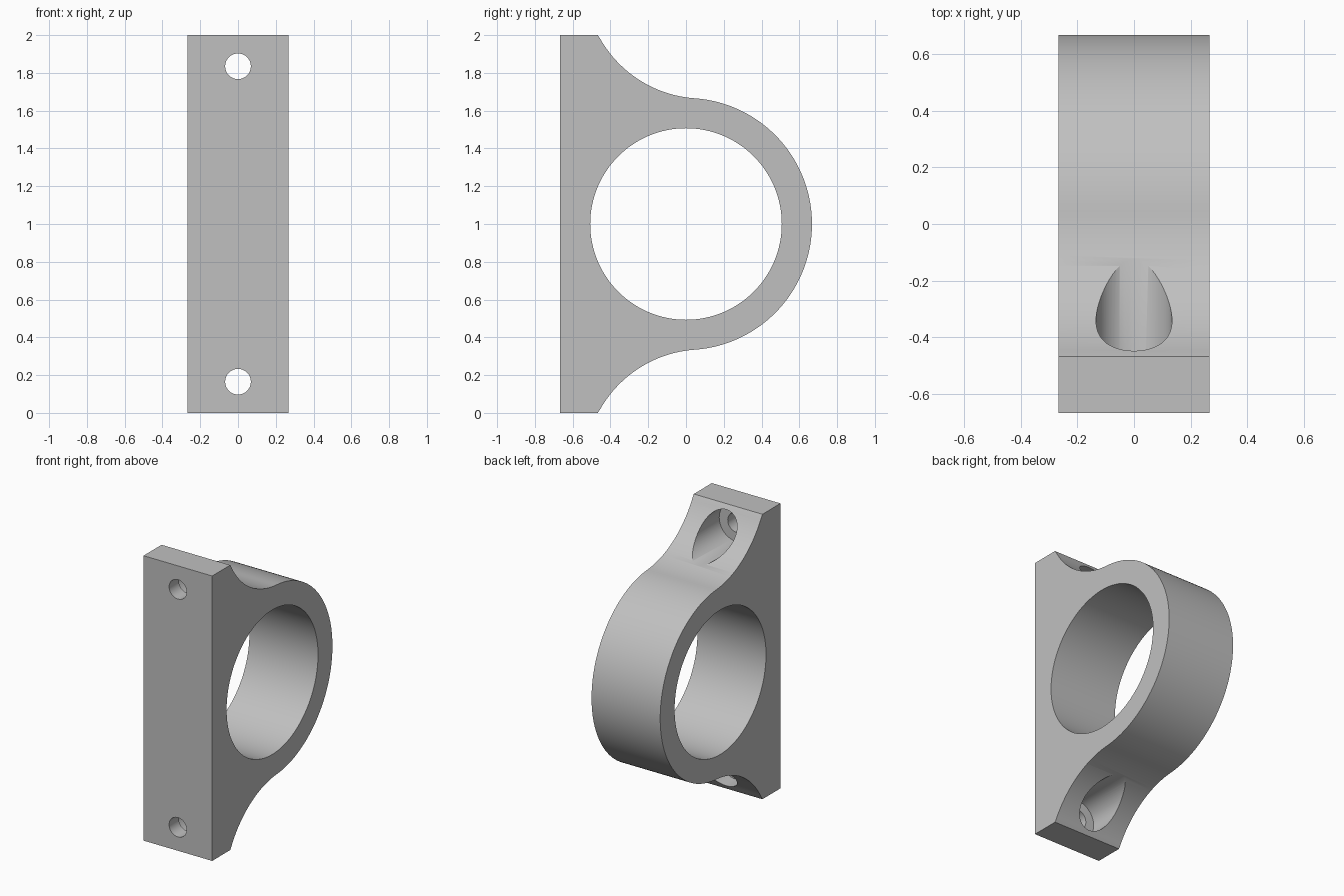
import bpy, bmesh
from math import sin, cos, pi, atan2, radians
from mathutils import Matrix, Vector

if "Cube" in bpy.data.objects:
    bpy.data.objects.remove(bpy.data.objects["Cube"])

WIDTH = 0.533
OUTER, BORE = 0.667, 0.507
FILLET, LEAN = 0.627, 0.07      # concave flank radius, tangent angle on the ring
HOLE, POCKET = 0.068, 0.134
HOLE_OFFSET = 0.835             # screw height from the ring centre
POCKET_FLOOR = -0.56
FRONT, EDGE = -OUTER, -0.467

grey = bpy.data.materials.new("grey")
grey.use_nodes = True
colour = (0.53, 0.53, 0.53, 1)
grey.diffuse_color = colour
grey.node_tree.nodes["Principled BSDF"].inputs["Base Color"].default_value = colour


def make_object(name, bm):
    bmesh.ops.recalc_face_normals(bm, faces=bm.faces[:])
    mesh = bpy.data.meshes.new(name)
    bm.to_mesh(mesh)
    bm.free()
    mesh.materials.append(grey)
    obj = bpy.data.objects.new(name, mesh)
    bpy.context.collection.objects.link(obj)
    return obj


def cylinder(name, radius, start, end, sides):
    """Cylinder between two points."""
    start, end = Vector(start), Vector(end)
    axis = end - start
    bm = bmesh.new()
    turn = axis.to_track_quat('Z', 'Y').to_matrix().to_4x4()
    bmesh.ops.create_cone(bm, cap_ends=True, segments=sides, radius1=radius, radius2=radius,
                          depth=axis.length, matrix=Matrix.Translation((start + end) / 2) @ turn)
    return make_object(name, bm)


def cut(target, cutter):
    """Subtract the cutter, apply, and discard it."""
    cutter.hide_render = True
    mod = target.modifiers.new("cut", 'BOOLEAN')
    mod.operation, mod.solver, mod.object = 'DIFFERENCE', 'EXACT', cutter
    bpy.context.view_layer.objects.active = target
    bpy.ops.object.modifier_apply(modifier=mod.name)
    bpy.data.objects.remove(cutter)


# Upper half of the side profile: plate edge, concave flank, then ring
reach = OUTER + FILLET
cy, cz = reach * sin(LEAN), reach * cos(LEAN)
a0 = atan2(1 - cz, EDGE - cy) % (2 * pi)
a1 = 1.5 * pi - LEAN
upper = [(FRONT, 1), (EDGE, 1)]
for i in range(1, 33):
    a = a0 + (a1 - a0) * i / 32
    upper.append((cy + FILLET * cos(a), cz + FILLET * sin(a)))
for i in range(1, 49):
    a = (pi / 2 - LEAN) * (1 - i / 48)
    upper.append((OUTER * cos(a), OUTER * sin(a)))
profile = upper + [(y, -z) for y, z in reversed(upper[:-1])]

# Bracket body, extruded across its width
bm = bmesh.new()
face = bm.faces.new([bm.verts.new((-WIDTH / 2, y, z + 1)) for y, z in profile])
extruded = bmesh.ops.extrude_face_region(bm, geom=[face])
bmesh.ops.translate(bm, vec=(WIDTH, 0, 0),
                    verts=[v for v in extruded["geom"] if isinstance(v, bmesh.types.BMVert)])
bracket = make_object("pipe_bracket", bm)

# Pipe bore
cut(bracket, cylinder("bore_cutter", BORE, (-1, 0, 1), (1, 0, 1), 128))

# Screw holes with wide pockets for the heads
for side in (-1, 1):
    z = 1 + side * HOLE_OFFSET
    cut(bracket, cylinder("pocket_cutter", POCKET, (0, POCKET_FLOOR, z), (0, 0.5, z), 64))
    cut(bracket, cylinder("hole_cutter", HOLE, (0, -1, z), (0, -0.3, z), 48))

# Smooth curves, crisp edges
bpy.ops.object.select_all(action='DESELECT')
bracket.select_set(True)
bpy.context.view_layer.objects.active = bracket
bpy.ops.object.shade_smooth_by_angle(angle=radians(30))
